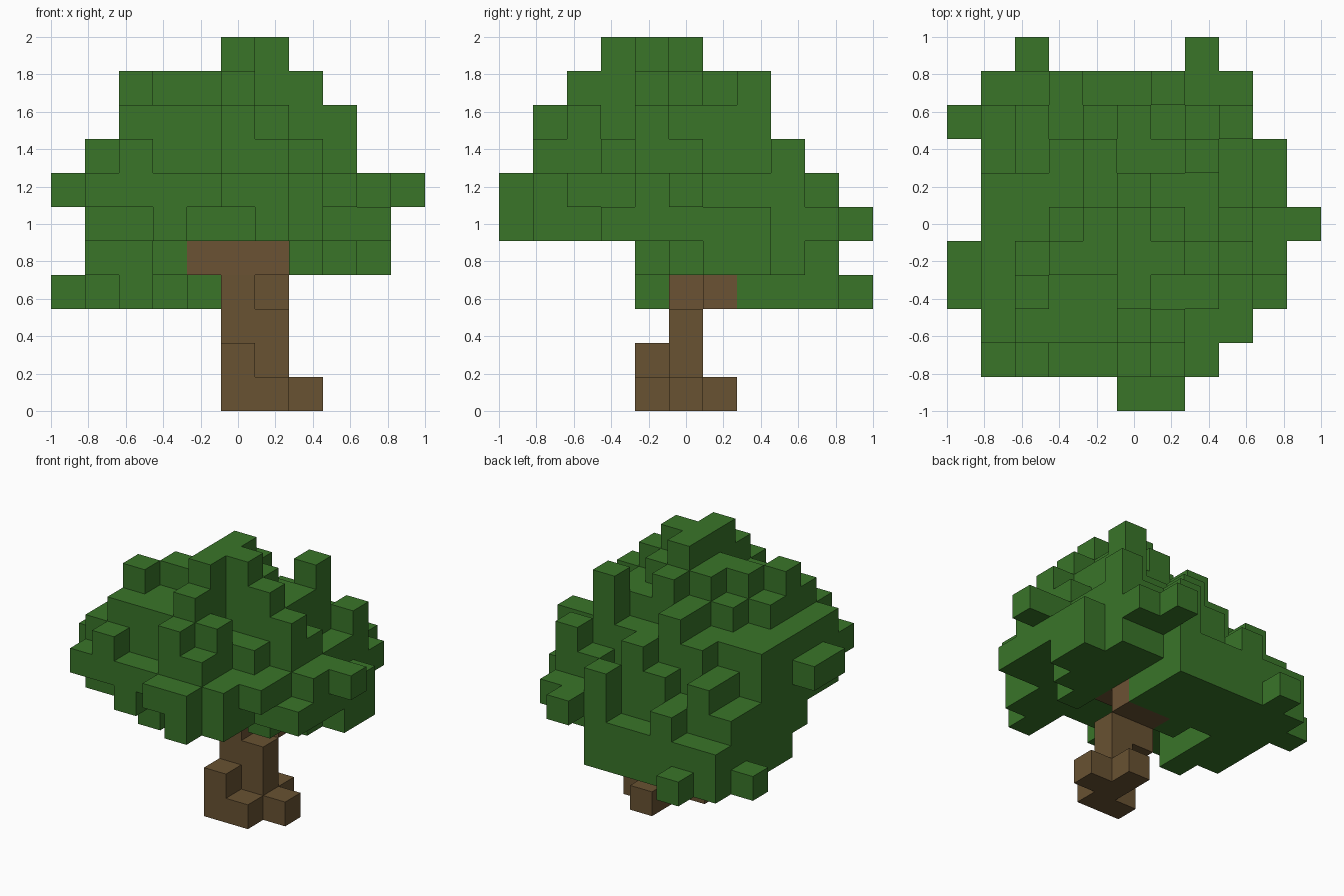
import bpy
import bmesh
from mathutils import Vector

cube = bpy.data.objects.get("Cube")
if cube:
    bpy.data.objects.remove(cube, do_unlink=True)

GRID = 11            # blocks along each axis
SIZE = 2 / GRID      # edge length of one block


def material(name, colour):
    mat = bpy.data.materials.new(name)
    mat.use_nodes = True
    mat.diffuse_color = colour
    mat.node_tree.nodes["Principled BSDF"].inputs["Base Color"].default_value = colour
    return mat


def span(value):
    """A single index, or an inclusive pair of indices, as a range."""
    first, last = value if isinstance(value, tuple) else (value, value)
    return range(first, last + 1)


def slab(cells, level, x, y):
    """Add a rectangular slab of blocks on the given levels."""
    for k in span(level):
        cells.update((i, j, k) for i in span(x) for j in span(y))


def build_blocks(name, cells, mat):
    """Make the outer skin of a set of blocks as one flat-shaded mesh."""
    bm = bmesh.new()
    for cell in sorted(cells):
        centre = Vector(cell) + Vector((0.5, 0.5, 0.5))
        for axis in range(3):
            for sign in (-1, 1):
                normal = Vector((0, 0, 0))
                normal[axis] = sign
                neighbour = tuple(int(c + n) for c, n in zip(cell, normal))
                if neighbour in cells:
                    continue
                u = Vector((0, 0, 0))
                u[(axis + 1) % 3] = 0.5
                v = normal.cross(u)
                middle = centre + normal / 2
                corners = (middle - u - v, middle + u - v, middle + u + v, middle - u + v)
                offset = Vector((GRID / 2, GRID / 2, 0))
                bm.faces.new([bm.verts.new((p - offset) * SIZE) for p in corners])
    bmesh.ops.remove_doubles(bm, verts=bm.verts[:], dist=SIZE / 100)
    mesh = bpy.data.meshes.new(name)
    bm.to_mesh(mesh)
    bm.free()
    mesh.materials.append(mat)
    obj = bpy.data.objects.new(name, mesh)
    bpy.context.collection.objects.link(obj)
    return obj


# Trunk with spreading roots
trunk = set()
slab(trunk, level=0, x=(5, 6), y=4)
slab(trunk, level=0, x=(6, 7), y=5)
slab(trunk, level=0, x=6, y=6)
slab(trunk, level=1, x=5, y=4)
slab(trunk, level=1, x=6, y=5)
slab(trunk, level=2, x=(5, 6), y=5)
slab(trunk, level=3, x=5, y=(5, 6))
slab(trunk, level=3, x=6, y=6)

# Branches under the crown
branches = set()
slab(branches, level=4, x=(4, 6), y=5)

# Lowest foliage, hanging at the back right
leaves = set()
slab(leaves, level=3, x=(1, 6), y=(7, 9))
slab(leaves, level=3, x=1, y=(5, 6))
slab(leaves, level=3, x=2, y=(4, 6))
slab(leaves, level=3, x=4, y=6)
slab(leaves, level=3, x=0, y=8)
slab(leaves, level=3, x=2, y=10)

# Underside of the crown
slab(leaves, level=4, x=(1, 2), y=(4, 9))
slab(leaves, level=4, x=3, y=(5, 9))
slab(leaves, level=4, x=(4, 6), y=(6, 9))
slab(leaves, level=4, x=7, y=4)
slab(leaves, level=4, x=(7, 8), y=(5, 8))
slab(leaves, level=4, x=9, y=(6, 7))

# Widest part of the crown
slab(leaves, level=5, x=(1, 7), y=(2, 8))
slab(leaves, level=5, x=8, y=(3, 9))
slab(leaves, level=5, x=9, y=(3, 7))
slab(leaves, level=5, x=3, y=1)
slab(leaves, level=5, x=(6, 7), y=1)
slab(leaves, level=5, x=6, y=0)
slab(leaves, level=5, x=3, y=9)
slab(leaves, level=5, x=(6, 7), y=9)
slab(leaves, level=5, x=7, y=10)

slab(leaves, level=6, x=(1, 7), y=(1, 6))
slab(leaves, level=6, x=(2, 8), y=7)
slab(leaves, level=6, x=(4, 5), y=8)
slab(leaves, level=6, x=(7, 8), y=8)
slab(leaves, level=6, x=8, y=(2, 6))
slab(leaves, level=6, x=9, y=(4, 5))
slab(leaves, level=6, x=0, y=(3, 4))
slab(leaves, level=6, x=10, y=5)
slab(leaves, level=6, x=(5, 6), y=0)
slab(leaves, level=6, x=2, y=8)
slab(leaves, level=6, x=6, y=9)

# Upper crown
slab(leaves, level=7, x=(1, 6), y=2)
slab(leaves, level=7, x=(1, 7), y=(3, 6))
slab(leaves, level=7, x=(3, 7), y=7)
slab(leaves, level=7, x=8, y=(4, 5))
slab(leaves, level=7, x=(5, 6), y=1)
slab(leaves, level=7, x=2, y=1)
slab(leaves, level=7, x=5, y=8)
slab(leaves, level=7, x=8, y=8)

slab(leaves, level=8, x=(2, 5), y=(2, 4))
slab(leaves, level=8, x=(3, 7), y=(4, 5))
slab(leaves, level=8, x=(4, 7), y=6)
slab(leaves, level=8, x=5, y=1)
slab(leaves, level=8, x=6, y=2)
slab(leaves, level=8, x=8, y=4)
slab(leaves, level=8, x=4, y=7)

# Crown top with its tufts
slab(leaves, level=9, x=(3, 7), y=4)
slab(leaves, level=9, x=(4, 6), y=5)
slab(leaves, level=9, x=5, y=(2, 6))
slab(leaves, level=9, x=2, y=3)
slab(leaves, level=(8, 9), x=7, y=7)
slab(leaves, level=10, x=5, y=(3, 5))
slab(leaves, level=10, x=6, y=4)

bark = material("bark brown", (0.139, 0.084, 0.032, 1))
branch_wood = material("branch brown", (0.148, 0.084, 0.034, 1))
trunk_obj = build_blocks("trunk", trunk, bark)
build_blocks("branches", branches, branch_wood)
build_blocks("foliage", leaves, material("leaf green", (0.041, 0.178, 0.022, 1)))

# Redder wood on the left faces where the trunk meets the crown
trunk_obj.data.materials.append(branch_wood)
for face in trunk_obj.data.polygons:
    if face.normal.x > 0.5 and face.center.z > 3 * SIZE:
        face.material_index = 1
